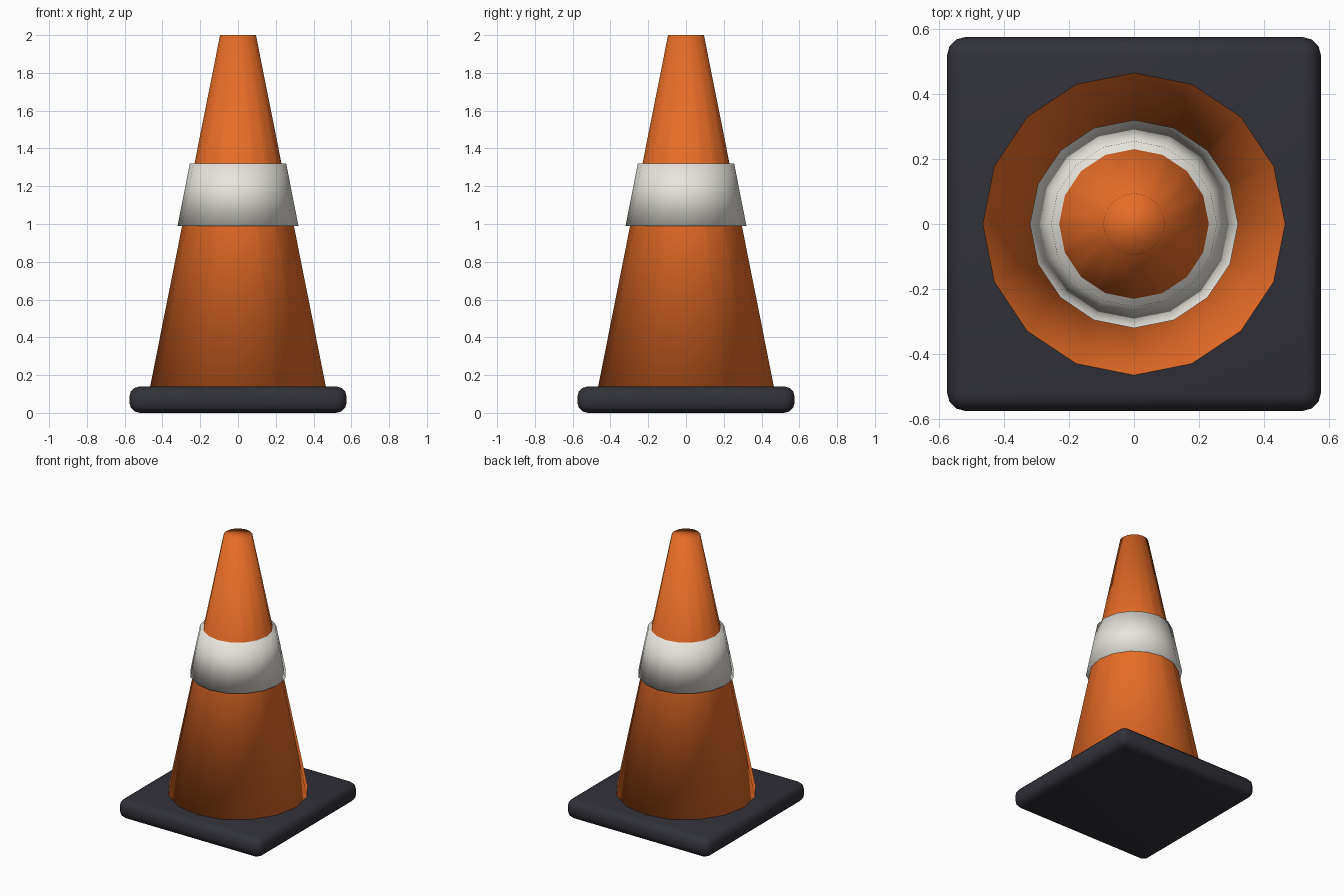
import bpy

cube = bpy.data.objects.get("Cube")
if cube:
    bpy.data.objects.remove(cube, do_unlink=True)


def make_material(name, rgb):
    mat = bpy.data.materials.new(name)
    mat.use_nodes = True
    mat.diffuse_color = (*rgb, 1)
    shader = next(n for n in mat.node_tree.nodes if n.type == 'BSDF_PRINCIPLED')
    shader.inputs["Base Color"].default_value = (*rgb, 1)
    return mat


def finish(name, mat):
    obj = bpy.context.object
    obj.name = name
    obj.data.materials.append(mat)
    bpy.ops.object.shade_smooth()
    return obj


def frustum(name, mat, r_low, r_high, z_low, z_high):
    """Closed, softly shaded sixteen-sided tapered cylinder."""
    bpy.ops.mesh.primitive_cone_add(
        vertices=16, radius1=r_low, radius2=r_high, depth=z_high - z_low,
        location=(0, 0, (z_low + z_high) / 2))
    return finish(name, mat)


orange = make_material("orange plastic", (0.8, 0.15, 0.02))
white = make_material("off white band", (0.8, 0.78, 0.72))
rubber = make_material("dark rubber", (0.03, 0.03, 0.04))

# Square foot with rounded edges
width, height = 1.15, 0.14
bpy.ops.mesh.primitive_cube_add(size=1, location=(0, 0, height / 2))
bpy.context.object.scale = (width, width, height)
bpy.ops.object.transform_apply(location=False, rotation=False, scale=True)
foot = finish("base_plate", rubber)
bevel = foot.modifiers.new("rounded edges", 'BEVEL')
bevel.width = 0.055
bevel.segments = 3

# Tapered body and the wider sleeve around it
frustum("cone_body", orange, 0.467, 0.095, height - 0.01, 2.0)
frustum("reflective_band", white, 0.32, 0.255, 0.99, 1.32)
